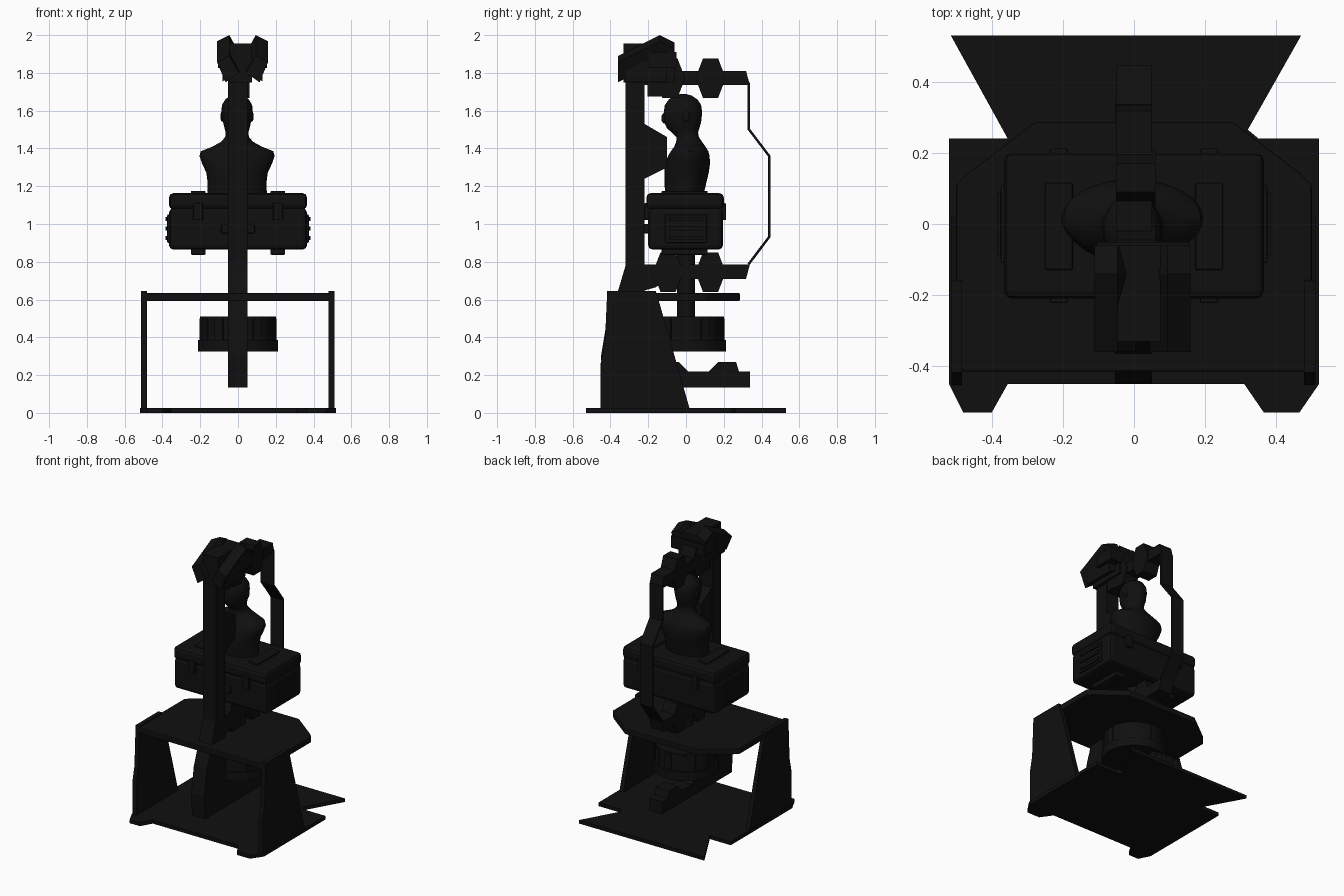
import bpy, bmesh, math
from mathutils import Matrix, Vector

if "Cube" in bpy.data.objects:
    bpy.data.objects.remove(bpy.data.objects["Cube"])

black = bpy.data.materials.new("black_paint")
black.diffuse_color = (0.005, 0.005, 0.005, 1)
black.use_nodes = True
black.node_tree.nodes["Principled BSDF"].inputs["Base Color"].default_value = black.diffuse_color


def finish(name, bm, bevel=0, smooth=False):
    bmesh.ops.recalc_face_normals(bm, faces=bm.faces)
    me = bpy.data.meshes.new(name)
    bm.to_mesh(me)
    bm.free()
    ob = bpy.data.objects.new(name, me)
    bpy.context.collection.objects.link(ob)
    me.materials.append(black)
    if bevel:
        m = ob.modifiers.new("bevel", 'BEVEL')
        m.width, m.segments, m.limit_method = bevel, 2, 'ANGLE'
    if smooth:
        bpy.context.view_layer.objects.active = ob
        ob.select_set(True)
        bpy.ops.object.shade_smooth_by_angle(angle=math.radians(50))
        ob.select_set(False)
    return ob


def prism(name, pts, axis, a, b, bevel=0):
    """Extrude a 2D outline along an axis from a to b."""
    put = {'x': lambda u, v, w: (w, u, v), 'y': lambda u, v, w: (u, w, v),
           'z': lambda u, v, w: (u, v, w)}[axis]
    bm = bmesh.new()
    f = bm.faces.new([bm.verts.new(put(u, v, a)) for u, v in pts])
    r = bmesh.ops.extrude_face_region(bm, geom=[f])
    d = Vector(put(0, 0, b - a))
    bmesh.ops.translate(bm, vec=d, verts=[v for v in r['geom'] if isinstance(v, bmesh.types.BMVert)])
    return finish(name, bm, bevel)


def box(name, x, y, z, bevel=0):
    return prism(name, [(x[0], y[0]), (x[1], y[0]), (x[1], y[1]), (x[0], y[1])], 'z', *z, bevel)


def cylinder(name, r, z0, z1, n):
    bm = bmesh.new()
    bmesh.ops.create_cone(bm, cap_ends=True, segments=n, radius1=r, radius2=r, depth=z1 - z0,
                          matrix=Matrix.Translation((0, 0, (z0 + z1) / 2)))
    return finish(name, bm, smooth=n > 30)


def hexagon(name, cy, cz, x0, x1):
    prism(name, [(cy - .08, cz), (cy - .04, cz - .105), (cy + .04, cz - .105), (cy + .08, cz),
                 (cy + .04, cz + .105), (cy - .04, cz + .105)], 'x', x0, x1)


# Floor plate with front feet and flared rear tongue
prism("floor_plate", [(-.52, -.45), (-.48, -.53), (-.4, -.53), (-.355, -.45), (.31, -.45), (.365, -.53),
                      (.465, -.53), (.52, -.45), (.52, .24), (.35, .24), (.32, .265), (.47, .53),
                      (-.515, .53), (-.355, .24), (-.52, .24)], 'z', 0, .025)

# Side panels and table top
for n, a, b in (("left_side_panel", -.513, -.483), ("right_side_panel", .478, .51)):
    prism(n, [(-.452, .02), (-.452, .26), (-.43, .36), (-.417, .645), (-.16, .645), (-.14, .58), (.02, .02)],
          'x', a, b)
prism("table_top", [(-.5, -.415), (.5, -.415), (.5, .11), (.47, .14), (.28, .285), (-.28, .285), (-.47, .14),
                    (-.5, .11)], 'z', .592, .635, .006)

# Turntable drum below the table and the central column
cylinder("drum_upper", .2, .38, .51, 48)
cylinder("drum_lower", .213, .325, .385, 48)
for i in range(12):
    o = box("drum_rib", (-.025, .025), (.19, .205), (.38, .5))
    o.rotation_euler.z = i * math.pi / 6
cylinder("column", .047, .35, .87, 32)

# Front post continuing into the lower foot
prism("front_post", [(-.32, 1.9), (-.22, 1.9), (-.22, .6), (-.2, .35), (-.12, .27), (-.04, .27), (.01, .22),
                     (.12, .22), (.17, .27), (.265, .27), (.28, .22), (.34, .22), (.34, .135), (-.44, .135),
                     (-.45, .3), (-.42, .48), (-.36, .645), (-.32, .78)], 'x', -.053, .05)
prism("scanner_wedge", [(-.22, 1.24), (-.1, 1.3), (-.1, 1.46), (-.22, 1.53)], 'x', -.05, .05)

# Upper and lower arms with hexagonal joints
prism("upper_arm", [(-.23, 1.735), (.338, 1.735), (.318, 1.81), (-.23, 1.81)], 'x', -.05, .05)
prism("lower_arm", [(-.23, .645), (-.16, .665), (-.1, .71), (.318, .71), (.338, .785), (-.23, .785)],
      'x', -.05, .05)
for y in (-.095, .13):
    hexagon("lower_joint", y, .745, -.05, .05)
    hexagon("upper_joint", y if y > 0 else -.085, 1.772, -.05, .06)

# Thin bent rear band
path = [(.338, 1.75), (.338, 1.505), (.447, 1.362), (.447, .93), (.338, .785)]
prism("rear_band", path + [(y - .013, z - .004 * (i in (1, 2)) + .004 * (i in (3, 4)))
                           for i, (y, z) in list(enumerate(path))[::-1]], 'x', -.05, .05)

# Head unit: centre block with splayed fins
C = .024
box("head_block", (C - .129, C + .129), (-.2, -.05), (1.825, 1.91))
box("head_core", (C - .07, C + .05), (-.33, -.06), (1.75, 1.955))
box("head_bracket", (-.05, .06), (-.205, -.04), (1.675, 1.83))
for s, side in ((-1, "left"), (1, "right")):
    def fin(name, xz, y0, y1, drop):
        bm = bmesh.new()
        lo = [bm.verts.new((C + s * x, y0, z - drop)) for x, z in xz]
        hi = [bm.verts.new((C + s * x, y1, z)) for x, z in xz]
        bm.faces.new(lo)
        bm.faces.new(hi)
        for i in range(4):
            j = (i + 1) % 4
            bm.faces.new((lo[i], lo[j], hi[j], hi[i]))
        return finish(name, bm)
    fin(side + "_upper_fin", [(.135, 1.967), (.07, 2.0), (.02, 1.91), (.09, 1.86)], -.36, -.14, .11)
    fin(side + "_rear_fin", [(.135, 1.967), (.07, 2.0), (.02, 1.91), (.09, 1.86)], -.14, -.06, -.0)\
        .data.vertices
    fin(side + "_lower_fin", [(.108, 1.86), (.04, 1.88), (.04, 1.79), (.106, 1.755)], -.32, -.1, .0)
for o in bpy.data.objects:
    if "rear_fin" in o.name:                      # rear end slopes down
        for v in o.data.vertices:
            if v.co.y > -.1:
                v.co.z -= .04

# Transport case
box("case_body", (-.365, .365), (-.2, .195), (.865, 1.082), .022)
box("case_lid", (-.365, .365), (-.21, .2), (1.078, 1.163), .022)
box("case_seam", (-.355, .355), (-.195, .19), (1.06, 1.1))
for s, side in ((-1, "left"), (1, "right")):
    x = tuple(sorted((s * .172, s * .25)))
    xm = tuple(sorted((s * .185, s * .237)))
    box(side + "_top_strap", x, (-.13, .115), (1.15, 1.175), .006)
    box(side + "_bottom_strap", x, (-.13, .115), (.837, .88), .006)
    for y in ((-.222, -.19), (.185, .212)):
        box(side + "_latch", xm, y, (1.02, 1.11), .006)
    box(side + "_handle_plate", tuple(sorted((s * .355, s * .375))), (-.11, .11), (.9, 1.05), .005)
    for z in (.915, .965, 1.015):
        box(side + "_handle_rib", tuple(sorted((s * .36, s * .385))), (-.09, .09), (z, z + .022))
box("carry_handle", (-.09, .09), (-.225, -.19), (.95, 1.0), .008)

# Lofted bust: z, half width, front y, back y
rings = [(1.15, .158, -.11, .092), (1.22, .156, -.114, .108), (1.27, .162, -.115, .12), (1.32, .185, -.11, .127),
         (1.36, .199, -.095, .125), (1.385, .192, -.08, .118), (1.41, .13, -.062, .103), (1.435, .085, -.052, .085),
         (1.46, .063, -.05, .068), (1.485, .06, -.075, .064), (1.505, .066, -.1, .07), (1.54, .074, -.115, .08),
         (1.59, .083, -.118, .086), (1.63, .08, -.112, .08), (1.66, .062, -.09, .06), (1.68, .035, -.06, .03),
         (1.688, .012, -.03, .0)]
bm = bmesh.new()
N, loops = 32, []
for z, rx, f, b in rings:
    loops.append([bm.verts.new((-.005 + rx * math.cos(t), (f + b) / 2 + (b - f) / 2 * math.sin(t), z))
                  for t in (2 * math.pi * i / N for i in range(N))])
for lo, hi in zip(loops, loops[1:]):
    for i in range(N):
        bm.faces.new((lo[i], lo[(i + 1) % N], hi[(i + 1) % N], hi[i]))
bm.faces.new(loops[0])
bm.faces.new(loops[-1])
bust = finish("bust", bm, smooth=True)
bm = bmesh.new()
for loc, size in (((-.005, -.115, 1.56), (.012, .016, .028)), ((-.083, .0, 1.57), (.01, .02, .03)),
                  ((.073, .0, 1.57), (.01, .02, .03))):
    bmesh.ops.create_uvsphere(bm, u_segments=12, v_segments=8, radius=1,
                              matrix=Matrix.Translation(loc) @ Matrix.Diagonal((*size, 1)))
finish("nose_and_ears", bm, smooth=True)
